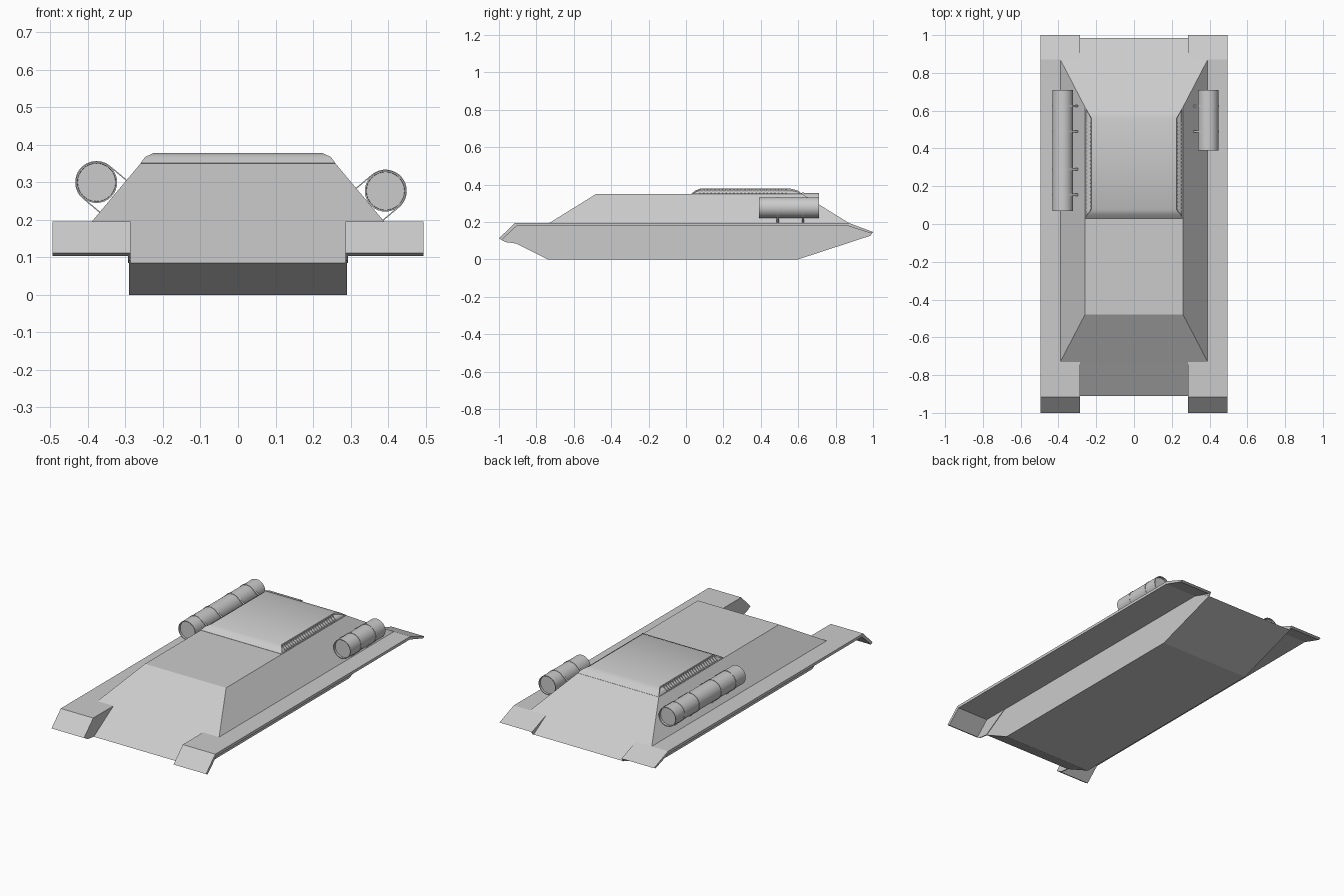
import bpy, bmesh, math
from mathutils import Matrix, Vector

if "Cube" in bpy.data.objects:
    bpy.data.objects.remove(bpy.data.objects["Cube"], do_unlink=True)

grey = bpy.data.materials.new("hull_grey")
grey.use_nodes = True
grey.diffuse_color = (0.6, 0.6, 0.6, 1)
grey.node_tree.nodes["Principled BSDF"].inputs["Base Color"].default_value = (0.6, 0.6, 0.6, 1)


def finish(bm, name, smooth=None):
    """Turn a bmesh into a named, coloured object."""
    bmesh.ops.recalc_face_normals(bm, faces=bm.faces)
    mesh = bpy.data.meshes.new(name)
    bm.to_mesh(mesh)
    bm.free()
    mesh.materials.append(grey)
    obj = bpy.data.objects.new(name, mesh)
    bpy.context.collection.objects.link(obj)
    if smooth:
        bpy.ops.object.select_all(action="DESELECT")
        obj.select_set(True)
        bpy.context.view_layer.objects.active = obj
        bpy.ops.object.shade_smooth_by_angle(angle=math.radians(smooth))
    return obj


def prism(bm, points, axis, start, end):
    """Extrude a closed (y, z) or (x, z) outline along x or y."""
    place = (lambda a, b, t: (t, a, b)) if axis == "x" else (lambda a, b, t: (a, t, b))
    face = bm.faces.new([bm.verts.new(place(a, b, start)) for a, b in points])
    out = bmesh.ops.extrude_face_region(bm, geom=[face])["geom"]
    shift = Vector(place(0, 0, end - start))
    bmesh.ops.translate(bm, vec=shift, verts=[v for v in out if isinstance(v, bmesh.types.BMVert)])


def loft(bm, rings):
    """Stack rectangles given as (half width, front y, back y, z)."""
    loops = [[bm.verts.new(p) for p in ((-x, f, z), (x, f, z), (x, b, z), (-x, b, z))]
             for x, f, b, z in rings]
    for low, high in zip(loops, loops[1:]):
        for i in range(4):
            j = (i + 1) % 4
            bm.faces.new((low[i], low[j], high[j], high[i]))
    bm.faces.new(loops[0])
    bm.faces.new(loops[-1])


# Lower hull between the tracks
bm = bmesh.new()
prism(bm, [(-0.74, 0), (-0.91, 0.085), (-0.73, 0.195), (0.87, 0.195), (0.985, 0.126), (0.6, 0)],
      "x", -0.29, 0.29)
finish(bm, "lower_hull")

# Sloped upper hull
bm = bmesh.new()
loft(bm, [(0.39, -0.73, 0.87, 0.185), (0.39, -0.73, 0.87, 0.195), (0.26, -0.48, 0.62, 0.35)])
finish(bm, "upper_hull")

# Raised engine deck with recessed side vents
bm = bmesh.new()
loft(bm, [(0.26, 0.03, 0.62, 0.34), (0.26, 0.03, 0.62, 0.351),
          (0.247, 0.05, 0.597, 0.368), (0.225, 0.075, 0.56, 0.378)])
bmesh.ops.recalc_face_normals(bm, faces=bm.faces)
for side in (-1, 1):
    slope = [f for f in bm.faces if f.normal.x * side > 0.2 and f.normal.z > 0.2]
    bmesh.ops.inset_region(bm, faces=slope, thickness=0.005, depth=-0.006)
finish(bm, "engine_deck", 25)

# Vent slats
for side, label in ((-1, "right"), (1, "left")):
    bm = bmesh.new()
    for i in range(24):
        y = 0.075 + i * 0.02
        m = (Matrix.Translation((side * 0.242, y, 0.362))
             @ Matrix.Rotation(side * math.radians(38), 4, "Y")
             @ Matrix.Diagonal((0.034, 0.007, 0.008, 1)))
        bmesh.ops.create_cube(bm, size=1, matrix=m)
    finish(bm, label + "_vent_slats")

# Fenders with their inner end walls
fender = [(-1, 0.112), (-0.915, 0.195), (0.87, 0.195), (1, 0.146),
          (0.985, 0.14), (0.865, 0.179), (-0.905, 0.179), (-0.985, 0.104)]
front_wall = [(-1, 0.112), (-0.915, 0.195), (-0.73, 0.195), (-0.91, 0.085), (-0.965, 0.092)]
rear_wall = [(0.87, 0.195), (1, 0.146), (0.985, 0.126)]
for side, label in ((-1, "right"), (1, "left")):
    bm = bmesh.new()
    prism(bm, fender, "x", side * 0.288, side * 0.495)
    finish(bm, label + "_fender")
    for wall, end in ((front_wall, "front"), (rear_wall, "rear")):
        bm = bmesh.new()
        prism(bm, wall, "x", side * 0.287, side * 0.293)
        finish(bm, f"{label}_{end}_fender_wall")


def drum(label, side, cx, cz, front, back, straps):
    """Cylindrical tank with recessed ends, strapped to the sloped hull side."""
    radius, length = 0.055, back - front
    bm = bmesh.new()
    m = Matrix.Translation((side * cx, (front + back) / 2, cz)) @ Matrix.Rotation(math.pi / 2, 4, "X")
    bmesh.ops.create_cone(bm, cap_ends=True, segments=32, radius1=radius, radius2=radius,
                          depth=length, matrix=m)
    bmesh.ops.recalc_face_normals(bm, faces=bm.faces)
    caps = [f for f in bm.faces if len(f.verts) > 4]
    bmesh.ops.inset_individual(bm, faces=caps, thickness=0.004)
    bmesh.ops.extrude_discrete_faces  # recessed faces are pushed in below
    inner = bmesh.ops.inset_individual(bm, faces=caps, thickness=0.0005, depth=-0.012)
    finish(bm, label + "_drum", 35)

    # Straps: half loop around the drum with straight tabs to the hull
    tilt = math.atan2(0.13, 0.155)

    def band(r):
        arc = [(math.cos(a), math.sin(a)) for a in
               (tilt_base + math.pi * (k / 16 - 0.5) for k in range(17))]
        n = (math.cos(tilt_base), math.sin(tilt_base))
        pts = [(cx + r * c, cz + r * s) for c, s in arc]
        tab = lambda p: (p[0] - 0.058 * n[0], p[1] - 0.058 * n[1])
        return [tab(pts[0])] + pts + [tab(pts[-1])]

    tilt_base = tilt
    bm = bmesh.new()
    outline = band(radius + 0.002) + band(radius - 0.001)[::-1]
    for y in straps:
        prism(bm, [(side * x, z) for x, z in outline], "y", y - 0.006, y + 0.006)
    finish(bm, label + "_drum_straps", 35)


drum("left", 1, 0.393, 0.277, 0.39, 0.71, (0.49, 0.625))
drum("right", -1, 0.377, 0.3, 0.07, 0.71, (0.155, 0.29, 0.49, 0.625))
